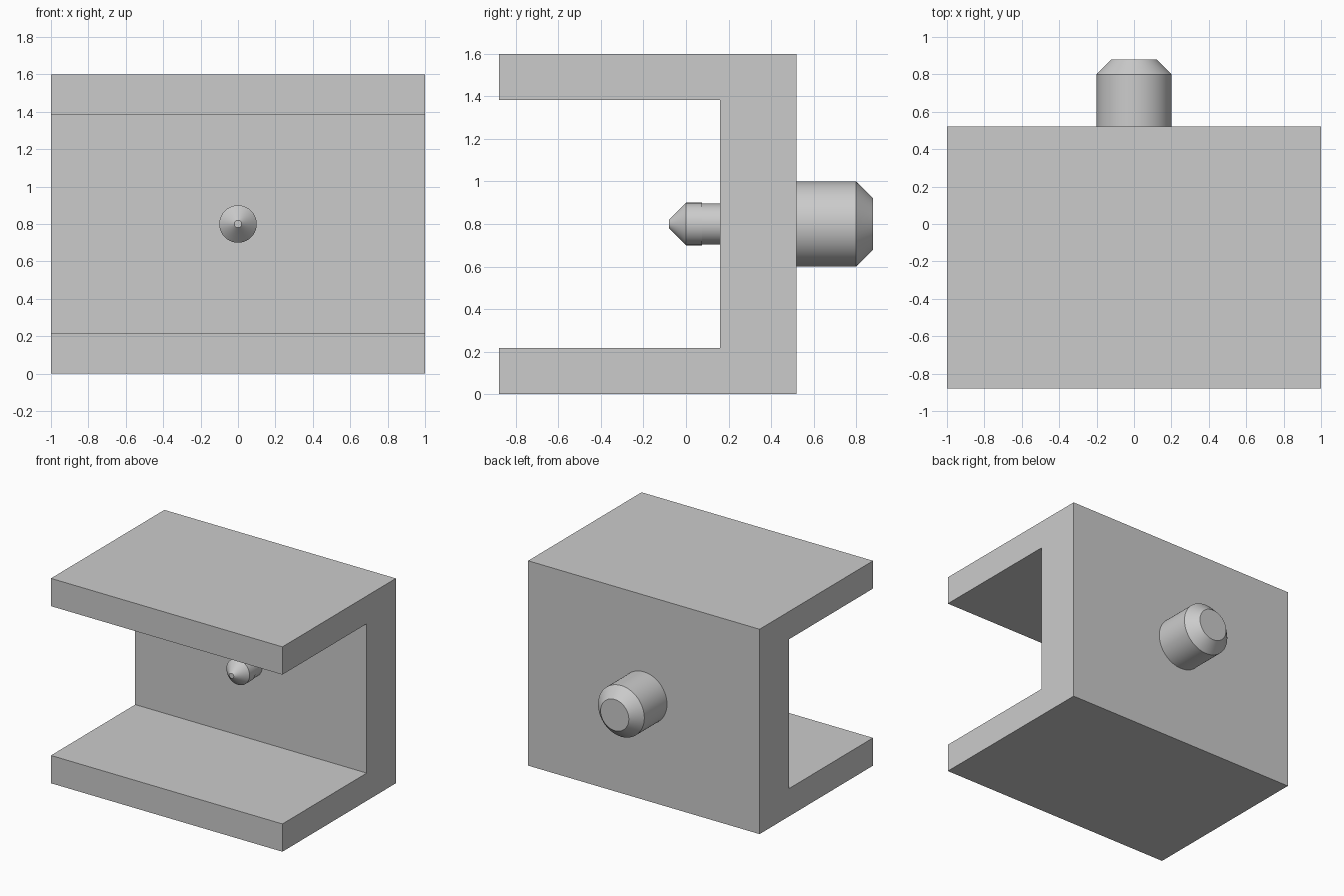
import bpy
import bmesh
import math
from mathutils import Matrix

cube = bpy.data.objects.get("Cube")
if cube:
    bpy.data.objects.remove(cube, do_unlink=True)

GREY = (0.6, 0.6, 0.6, 1)
grey = bpy.data.materials.new("light grey")
grey.use_nodes = True
grey.diffuse_color = GREY
grey.node_tree.nodes["Principled BSDF"].inputs["Base Color"].default_value = GREY


def add_object(name, bm):
    bmesh.ops.recalc_face_normals(bm, faces=bm.faces)
    mesh = bpy.data.meshes.new(name)
    bm.to_mesh(mesh)
    bm.free()
    mesh.materials.append(grey)
    obj = bpy.data.objects.new(name, mesh)
    bpy.context.collection.objects.link(obj)
    return obj


def extrude_x(name, profile, half_width):
    """Extrude a closed (y, z) profile across x."""
    bm = bmesh.new()
    face = bm.faces.new([bm.verts.new((-half_width, y, z)) for y, z in profile])
    new = bmesh.ops.extrude_face_region(bm, geom=[face])["geom"]
    verts = [v for v in new if isinstance(v, bmesh.types.BMVert)]
    bmesh.ops.translate(bm, verts=verts, vec=(2 * half_width, 0, 0))
    return add_object(name, bm)


def turned_pin(name, profile, height, sides=64):
    """Turn a (radius, y) profile around the y axis, capped at both ends."""
    bm = bmesh.new()
    rings = []
    for radius, y in profile:
        ring = bmesh.ops.create_circle(
            bm, segments=sides, radius=radius,
            matrix=Matrix.Translation((0, y, height)) @ Matrix.Rotation(math.pi / 2, 4, "X"))
        rings.append(ring["verts"])
    for a, b in zip(rings, rings[1:]):
        for i in range(sides):
            j = (i + 1) % sides
            bm.faces.new((a[i], a[j], b[j], b[i]))
    bm.faces.new(rings[0])
    bm.faces.new(rings[-1])
    obj = add_object(name, bm)
    bpy.ops.object.select_all(action="DESELECT")
    obj.select_set(True)
    bpy.context.view_layer.objects.active = obj
    bpy.ops.object.shade_smooth_by_angle(angle=math.radians(30))


# C-shaped channel open to the front
FRONT, WALL, BACK = -0.88, 0.16, 0.52
TOP, THICK = 1.6, 0.217
extrude_x("channel_body", [
    (FRONT, 0), (BACK, 0), (BACK, TOP), (FRONT, TOP),
    (FRONT, TOP - THICK), (WALL, TOP - THICK), (WALL, THICK), (FRONT, THICK)], 1)

# Chamfered pins on either side of the wall
turned_pin("back_pin", [(0.2, BACK), (0.2, 0.8), (0.122, 0.88)], TOP / 2)
turned_pin("front_pin", [(0.096, WALL), (0.096, 0.075), (0.1, 0.075),
                         (0.1, 0), (0.02, -0.08)], TOP / 2)
